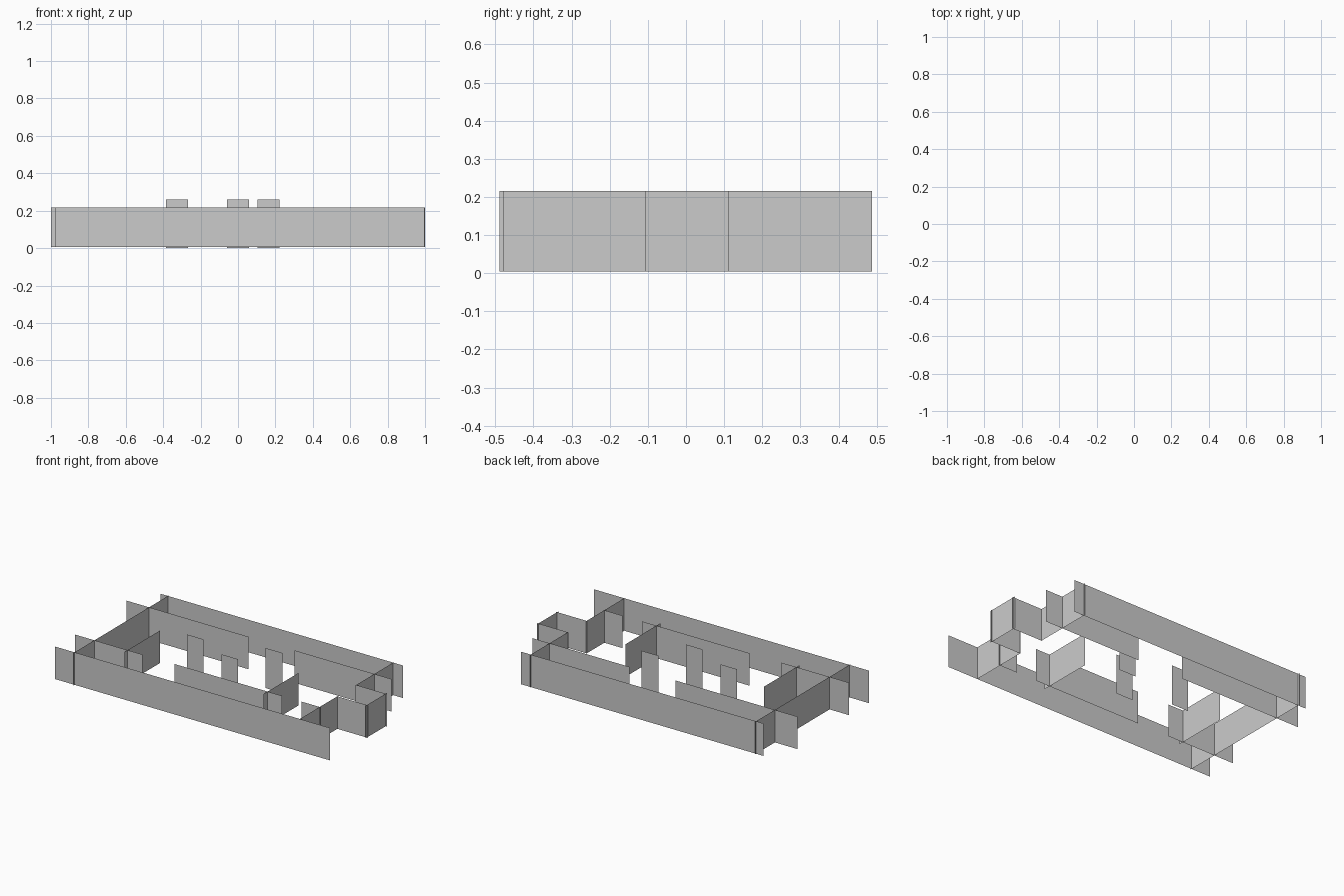
import bpy

if "Cube" in bpy.data.objects:
    bpy.data.objects.remove(bpy.data.objects["Cube"])


def sheet(name, a, b, z0=0.005, z1=0.216):
    """Upright, zero-thickness panel between two plan points."""
    mesh = bpy.data.meshes.new(name)
    mesh.from_pydata([(*a, z0), (*b, z0), (*b, z1), (*a, z1)], [], [(0, 1, 2, 3)])
    obj = bpy.data.objects.new(name, mesh)
    bpy.context.collection.objects.link(obj)
    return obj


# Walls running along x: name, y, start x, end x
for name, y, x0, x1 in [
    ("back_outer_wall", 0.478, -0.893, 0.85),
    ("back_inner_wall_left", 0.285, -1.0, -0.123),
    ("back_inner_wall_right", 0.285, 0.206, 0.904),
    ("bay_back_wall", 0.098, 0.776, 1.0),
    ("bay_front_wall", -0.095, 0.776, 1.0),
    ("front_inner_wall_left", -0.276, -0.978, -0.492),
    ("front_inner_wall_middle", -0.276, -0.262, 0.508),
    ("front_inner_wall_right", -0.276, 0.65, 0.786),
    ("front_outer_wall", -0.48, -0.978, 0.996),
]:
    sheet(name, (x0, y), (x1, y))

# Walls running along y: name, x, start y, end y
for name, x, y0, y1 in [
    ("left_outer_wall", -0.838, -0.489, 0.488),
    ("left_partition", -0.6, -0.306, 0.059),
    ("right_partition", 0.406, -0.32, 0.043),
    ("right_wall_front", 0.78, -0.48, -0.09),
    ("right_wall_back", 0.78, 0.098, 0.488),
    ("bay_end_wall", 0.992, -0.107, 0.111),
]:
    sheet(name, (x, y0), (x, y1))

# Taller free-standing panels in the middle: centre x, y
for i, (x, y) in enumerate([(-0.326, 0.026), (0.0, -0.084), (0.163, 0.137)]):
    sheet(f"standing_panel_{i + 1}", (x - 0.06, y), (x + 0.06, y), 0.0, 0.26)
